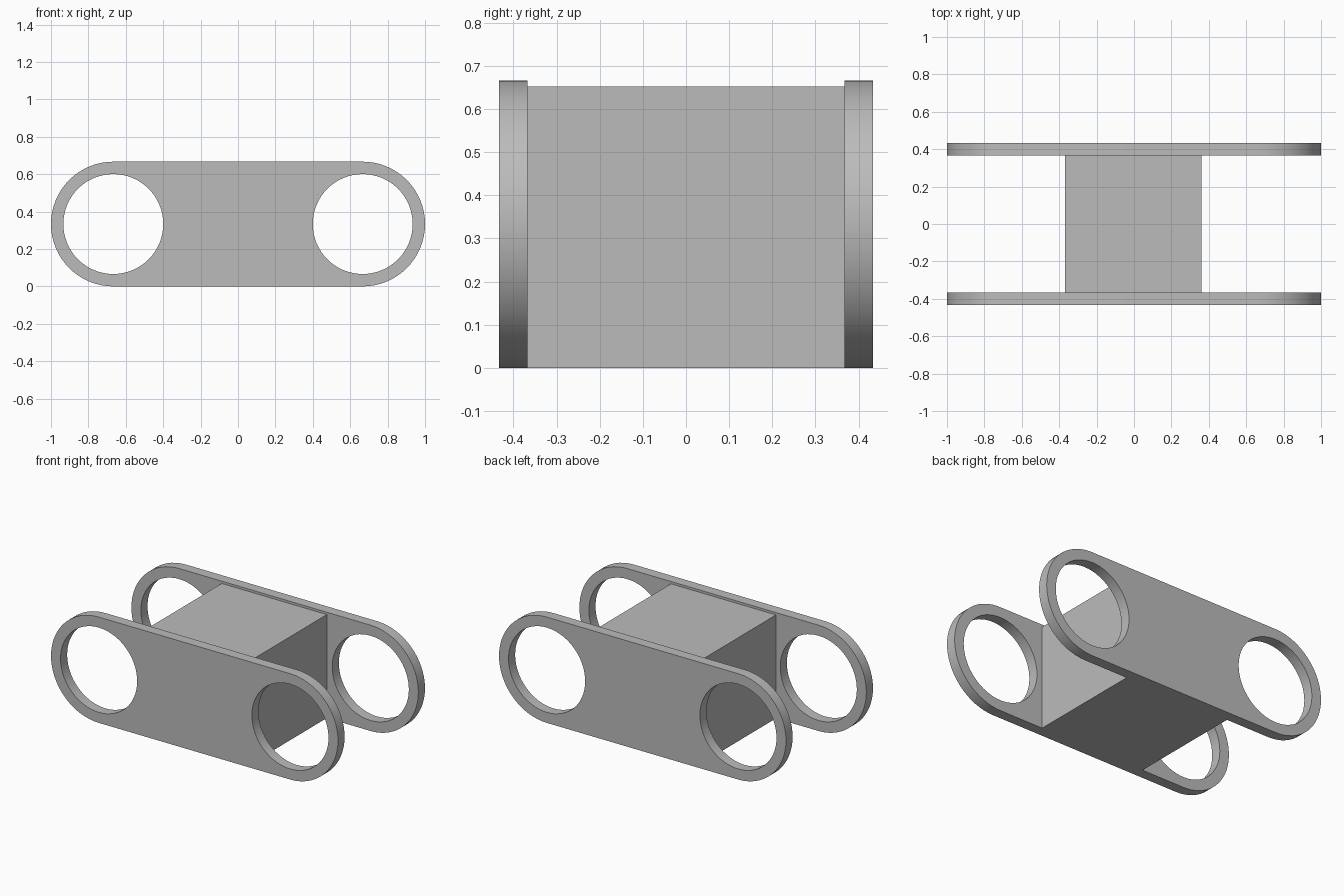
import bpy
import bmesh
from math import pi, cos, sin

cube = bpy.data.objects.get("Cube")
if cube:
    bpy.data.objects.remove(cube, do_unlink=True)

RADIUS, HOLE, REACH = 0.3333, 0.267, 0.6667
INNER, OUTER = 0.367, 0.433
SEGMENTS = 64

grey = bpy.data.materials.new("plain grey")
grey.use_nodes = True
colour = (0.5, 0.5, 0.5, 1)
grey.diffuse_color = colour
grey.node_tree.nodes["Principled BSDF"].inputs["Base Color"].default_value = colour


def finish(name, bm):
    bmesh.ops.recalc_face_normals(bm, faces=bm.faces)
    mesh = bpy.data.meshes.new(name)
    bm.to_mesh(mesh)
    bm.free()
    mesh.materials.append(grey)
    obj = bpy.data.objects.new(name, mesh)
    bpy.context.collection.objects.link(obj)
    return obj


def arc(cx, radius, start, sweep, count):
    return [(cx + radius * cos(start + sweep * i / count),
             RADIUS + radius * sin(start + sweep * i / count)) for i in range(count + 1)]


def side_plate(name, y):
    """Round-ended plate with a large hole at each end."""
    half = SEGMENTS // 2
    outline = arc(REACH, RADIUS, -pi / 2, pi, half) + arc(-REACH, RADIUS, pi / 2, pi, half)
    loops = [outline] + [arc(s * REACH, HOLE, 0, 2 * pi, SEGMENTS)[:-1] for s in (-1, 1)]
    bm = bmesh.new()
    for loop in loops:
        verts = [bm.verts.new((x, y, z)) for x, z in loop]
        for a, b in zip(verts, verts[1:] + verts[:1]):
            bm.edges.new((a, b))
    bmesh.ops.triangle_fill(bm, edges=bm.edges[:], use_beauty=True, normal=(0, -1, 0))
    ext = bmesh.ops.extrude_face_region(bm, geom=bm.faces[:], use_keep_orig=True)
    moved = [v for v in ext["geom"] if isinstance(v, bmesh.types.BMVert)]
    bmesh.ops.translate(bm, verts=moved, vec=(0, OUTER - INNER, 0))
    obj = finish(name, bm)
    bpy.ops.object.select_all(action="DESELECT")
    obj.select_set(True)
    bpy.context.view_layer.objects.active = obj
    bpy.ops.object.shade_smooth_by_angle(angle=pi / 6)


side_plate("front_plate", -OUTER)
side_plate("back_plate", INNER)

# Solid block joining the plates, slightly lower than their top edge
bm = bmesh.new()
bmesh.ops.create_cube(bm, size=1)
for v in bm.verts:
    v.co.x = 0.362 if v.co.x > 0 else -0.37
    v.co.y = INNER if v.co.y > 0 else -INNER
    v.co.z = 0.652 if v.co.z > 0 else 0
finish("centre_block", bm)
